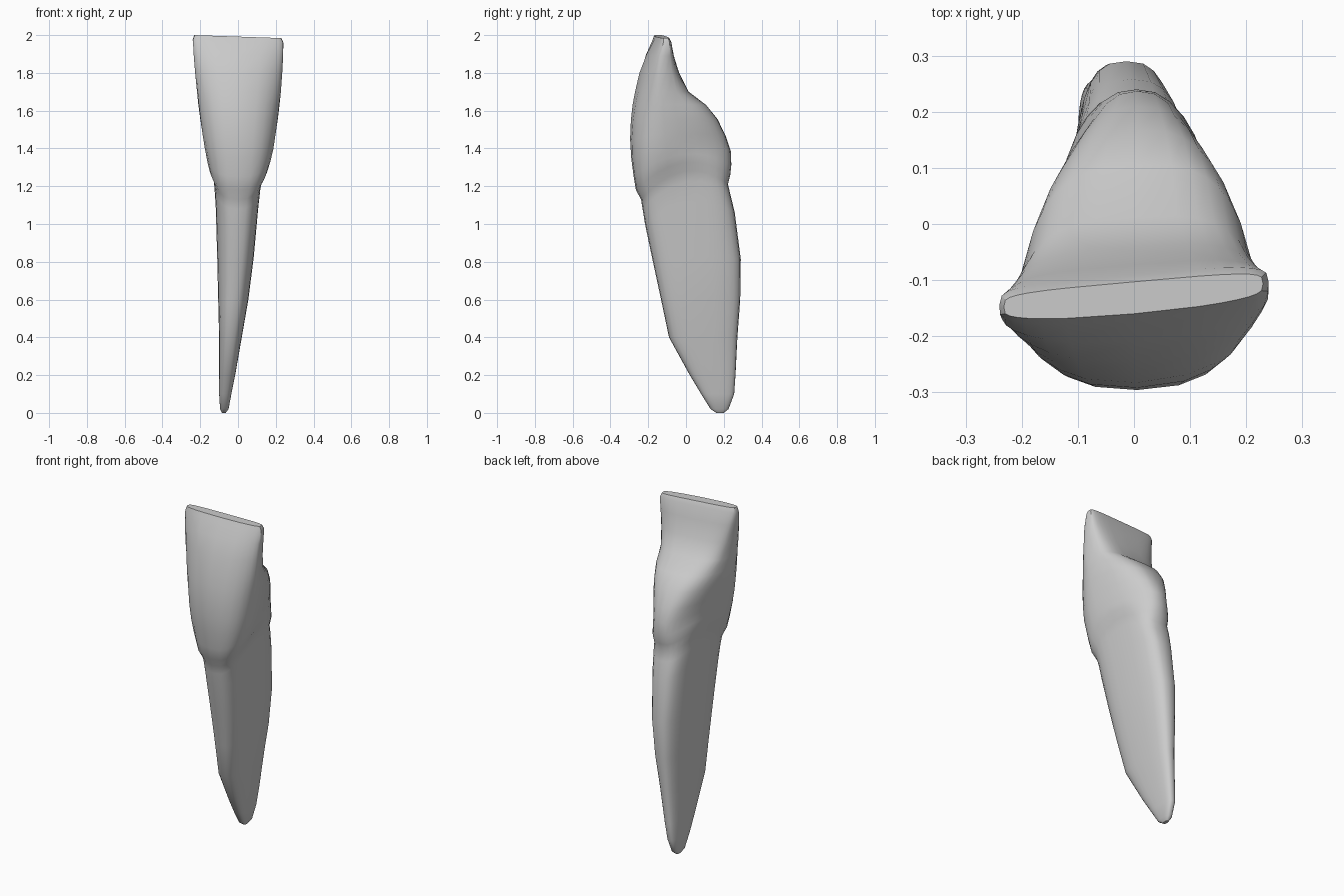
import bpy
import bmesh
import math

cube = bpy.data.objects.get("Cube")
if cube:
    bpy.data.objects.remove(cube, do_unlink=True)

SIDES = 28

# Cross-sections from root tip to biting edge:
# height, front y, back y, right x, left x
SECTIONS = [
    (0.0, .16, .20, -.085, -.065),
    (.02, .13, .225, -.095, -.05),
    (.1, .08, .255, -.1, -.035),
    (.2, .02, .262, -.1, -.015),
    (.4, -.09, .272, -.1, .02),
    (.6, -.132, .287, -.105, .055),
    (.8, -.175, .29, -.11, .083),
    (1.0, -.217, .258, -.118, .108),
    (1.08, -.23, .235, -.125, .12),
    (1.13, -.238, .222, -.132, .132),
    (1.18, -.265, .234, -.152, .157),
    (1.25, -.277, .24, -.163, .172),
    (1.35, -.29, .237, -.175, .187),
    (1.45, -.296, .21, -.187, .198),
    (1.55, -.292, .167, -.2, .211),
    (1.63, -.283, .105, -.21, .22),
    (1.7, -.27, .012, -.217, .227),
    (1.8, -.247, -.04, -.227, .234),
    (1.9, -.21, -.073, -.235, .239),
    (1.975, -.172, -.09, -.24, .24),
    (2.0, -.16, -.103, -.232, .23),
]


def ramp(z, low, high):
    return min(1, max(0, (z - low) / (high - low)))


def power(value, exponent):
    return math.copysign(abs(value) ** exponent, value)


def ring(z, front, back, right, left):
    """Rounded section: oval root, egg-shaped neck, blade-like edge."""
    crown = ramp(z, 1.1, 1.3)
    blade = ramp(z, 1.35, 1.75)
    edge = ramp(z, 1.75, 2)
    squareness = .72 + .1 * crown - .24 * blade - .12 * edge
    taper = .08 + .3 * crown - .26 * blade - .12 * edge
    bow = .06 * blade * (1 - edge * .85)
    shear = .09 * ramp(z, 1.3, 2)
    neck = math.exp(-((z - 1.13) / .25) ** 2)

    outline = []
    for i in range(SIDES):
        angle = math.tau * i / SIDES
        v = -power(math.cos(angle), squareness)
        u = power(math.sin(angle), squareness) * (1 - taper * v)
        outline.append((u, v))
    widest = max(abs(u) for u, v in outline)

    points = []
    for u, v in outline:
        u /= widest
        x = (left + right) / 2 + u * (left - right) / 2
        y = (front + back) / 2 + v * (back - front) / 2
        y += shear * x + bow * u * u * (1 - v) / 2
        # The neck line arches up on both sides and sits higher at the back
        h = z + neck * (.11 * (1 - v * v) + .04 * (v + 1))
        h -= .016 * edge * (u + 1) / 2
        points.append((x, y, h))
    return points


# Enamel material
enamel = bpy.data.materials.new("light_grey_enamel")
enamel.use_nodes = True
colour = (.6, .6, .6, 1)
enamel.diffuse_color = colour
shader = next(n for n in enamel.node_tree.nodes if n.type == 'BSDF_PRINCIPLED')
shader.inputs["Base Color"].default_value = colour

# Loft crown and root as one continuous skin
bm = bmesh.new()
loops = [[bm.verts.new(p) for p in ring(*row)] for row in SECTIONS]
for lower, upper in zip(loops, loops[1:]):
    for i in range(SIDES):
        j = (i + 1) % SIDES
        bm.faces.new((lower[i], lower[j], upper[j], upper[i]))
bm.faces.new(list(reversed(loops[0])))
biting_face = bm.faces.new(loops[-1])

# Shallow groove along the biting edge
bmesh.ops.inset_region(bm, faces=[biting_face], thickness=.012, depth=-.006)
bmesh.ops.recalc_face_normals(bm, faces=bm.faces)

mesh = bpy.data.meshes.new("tooth")
bm.to_mesh(mesh)
bm.free()
mesh.materials.append(enamel)
tooth = bpy.data.objects.new("tooth", mesh)
bpy.context.collection.objects.link(tooth)

bpy.ops.object.select_all(action='DESELECT')
tooth.select_set(True)
bpy.context.view_layer.objects.active = tooth
bpy.ops.object.shade_smooth_by_angle(angle=math.radians(35))
